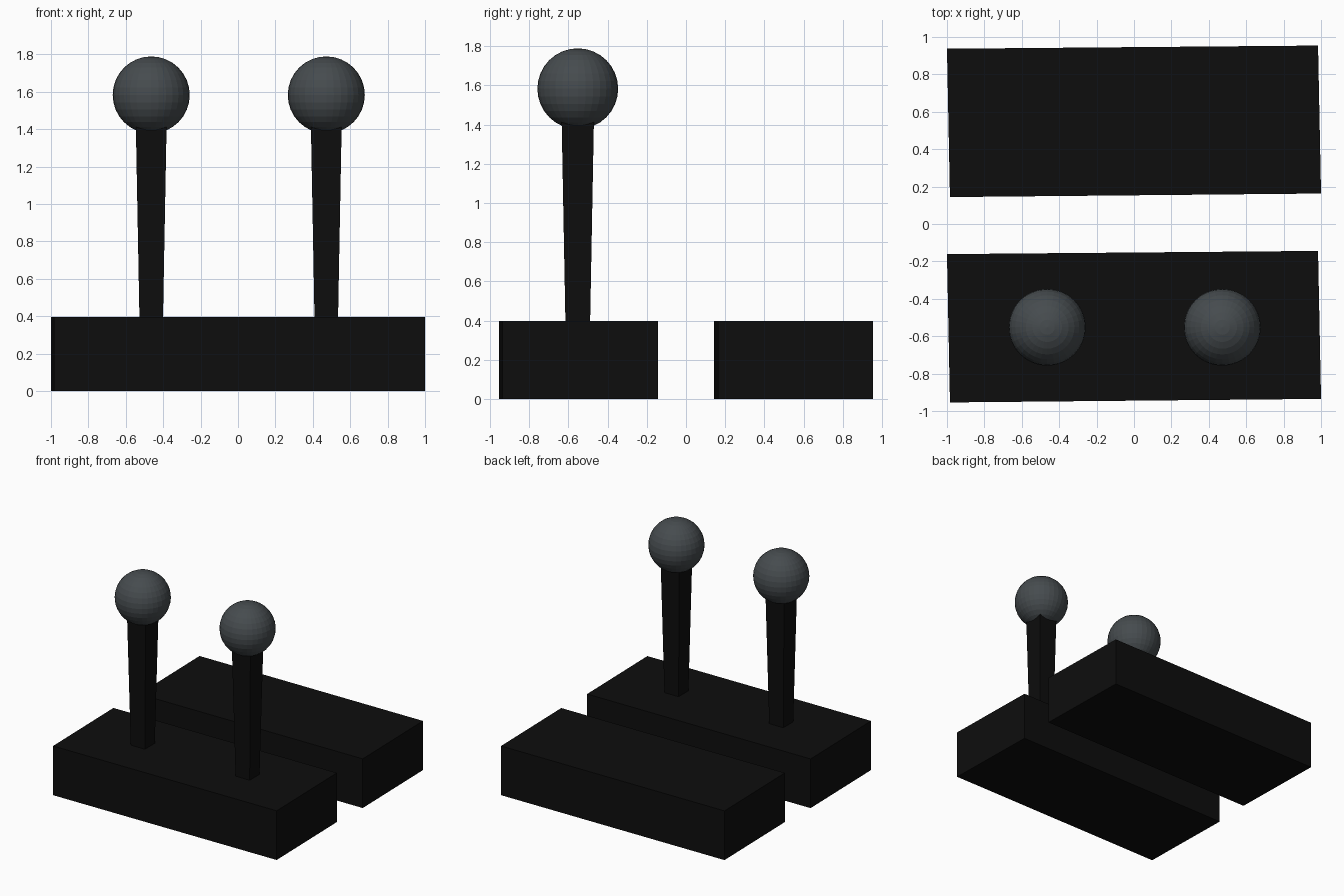
import bpy, bmesh
from mathutils import Matrix

if "Cube" in bpy.data.objects:
    bpy.data.objects.remove(bpy.data.objects["Cube"])


def material(name, rgb):
    m = bpy.data.materials.new(name)
    m.diffuse_color = (*rgb, 1.0)
    m.use_nodes = True
    m.node_tree.nodes["Principled BSDF"].inputs["Base Color"].default_value = m.diffuse_color
    return m


BLACK = material("matte black", (0.004, 0.004, 0.004))
GREY = material("dark slate grey", (0.061, 0.071, 0.077))


def finish(name, bm, mat):
    bmesh.ops.recalc_face_normals(bm, faces=bm.faces)
    me = bpy.data.meshes.new(name)
    bm.to_mesh(me)
    bm.free()
    me.materials.append(mat)
    ob = bpy.data.objects.new(name, me)
    bpy.context.collection.objects.link(ob)
    return ob


def prism(name, bottom, top, z0, z1, mat):
    """Solid between two four-sided outlines."""
    bm = bmesh.new()
    lo = [bm.verts.new((x, y, z0)) for x, y in bottom]
    hi = [bm.verts.new((x, y, z1)) for x, y in top]
    bm.faces.new(lo[::-1])
    bm.faces.new(hi)
    for i in range(4):
        j = (i + 1) % 4
        bm.faces.new((lo[i], lo[j], hi[j], hi[i]))
    return finish(name, bm, mat)


def square(cx, cy, h):
    return [(cx - h, cy - h), (cx + h, cy - h), (cx + h, cy + h), (cx - h, cy + h)]


# Two slightly skewed base slabs
for name, cy in (("front_slab", -0.549), ("back_slab", 0.549)):
    outline = [(-0.984, cy - 0.405), (1.0, cy - 0.386),
               (0.984, cy + 0.405), (-1.0, cy + 0.388)]
    prism(name, outline, outline, 0.0, 0.397, BLACK)

# Two levers: square shaft widening upward, ball knob on top
Y = -0.552
for side, x in (("left", -0.464), ("right", 0.472)):
    prism(side + "_shaft", square(x, Y, 0.063), square(x, Y, 0.083),
          0.395, 1.46, BLACK)
    bm = bmesh.new()
    bmesh.ops.create_uvsphere(bm, u_segments=32, v_segments=16, radius=0.206,
                              matrix=Matrix.Translation((x, Y, 1.583)))
    finish(side + "_knob", bm, GREY)
